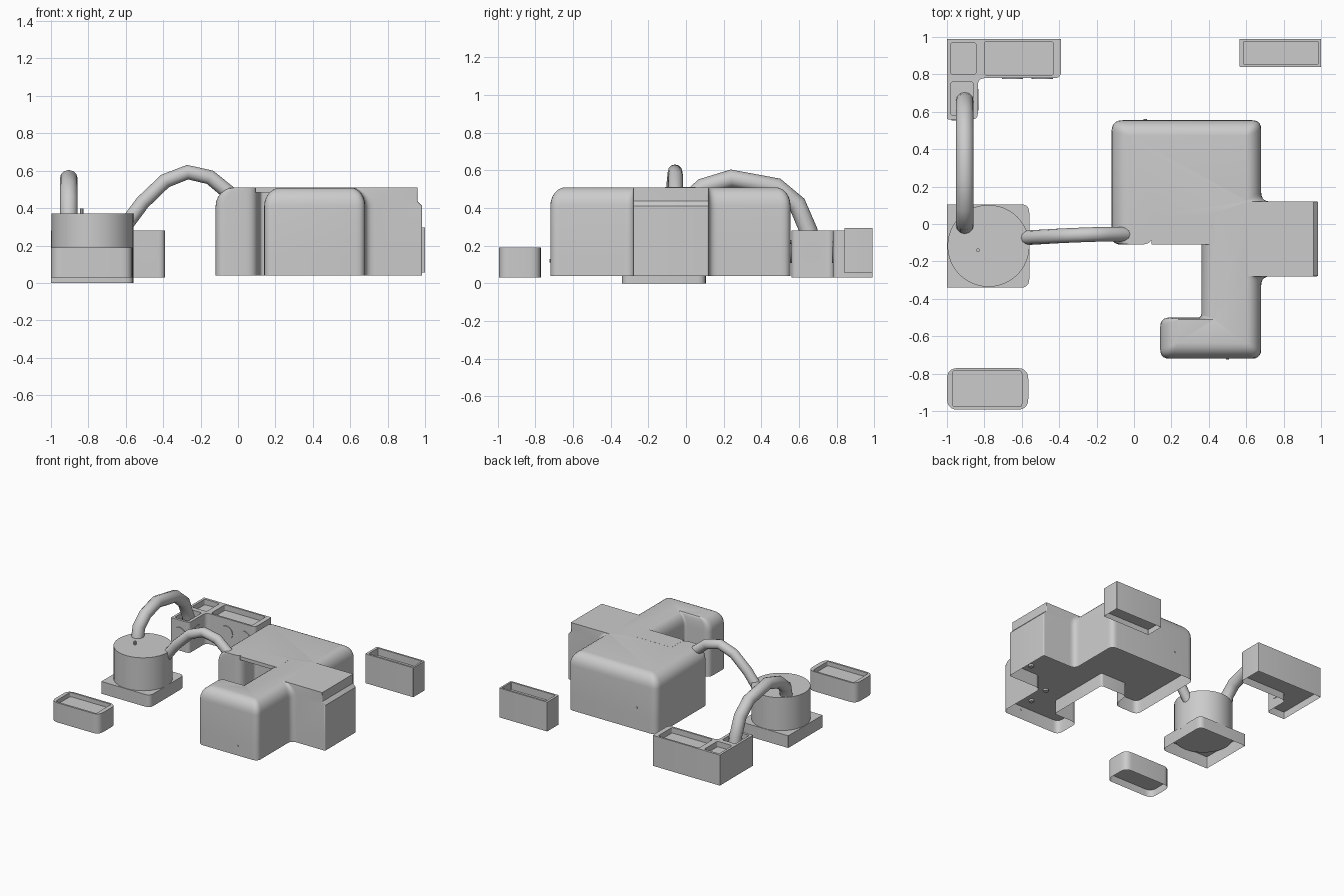
import bpy, bmesh, math
from mathutils import Vector

if "Cube" in bpy.data.objects:
    bpy.data.objects.remove(bpy.data.objects["Cube"])


def fillet(pts, radii, seg=5):
    """Round every corner of a closed 2D outline."""
    out = []
    for i, p in enumerate(pts):
        p, a, b = Vector(p), Vector(pts[i - 1]), Vector(pts[(i + 1) % len(pts)])
        s0 = p + (a - p).normalized() * radii[i]
        s1 = p + (b - p).normalized() * radii[i]
        for k in range(seg + 1):
            s = k / seg
            out.append(s0 * (1 - s) ** 2 + p * 2 * s * (1 - s) + s1 * s * s)
    return out


def inset(pts, dist):
    """Move each edge of a counter-clockwise outline inward by its own distance."""
    n = []
    for i, p in enumerate(pts):
        e = (Vector(pts[(i + 1) % len(pts)]) - Vector(p)).normalized()
        n.append(Vector((-e.y, e.x)))
    out = []
    for i, p in enumerate(pts):
        a, b, da, db = n[i - 1], n[i], dist[i - 1], dist[i]
        det = a.x * b.y - a.y * b.x
        out.append((p[0] + (da * b.y - db * a.y) / det,
                    p[1] + (a.x * db - b.x * da) / det))
    return out


def ring(bm, pts, z):
    return [bm.verts.new((p[0], p[1], z)) for p in pts]


def bridge(bm, lo, hi):
    m = len(lo)
    for i in range(m):
        j = (i + 1) % m
        bm.faces.new((lo[i], lo[j], hi[j], hi[i]))


def finish(bm, name):
    me = bpy.data.meshes.new(name)
    bm.to_mesh(me)
    bm.free()
    ob = bpy.data.objects.new(name, me)
    bpy.context.collection.objects.link(ob)
    bpy.ops.object.select_all(action='DESELECT')
    bpy.context.view_layer.objects.active = ob
    ob.select_set(True)
    bpy.ops.object.shade_smooth_by_angle(angle=math.radians(30))
    return ob


def rect(x0, y0, x1, y1, r=0.015):
    return fillet([(x0, y0), (x1, y0), (x1, y1), (x0, y1)], [r] * 4)


def tray(name, outline, holes, z0, z1, under, pocket):
    """Box hollow below up to `under`, with pockets sunk into its top down to `pocket`."""
    bm = bmesh.new()
    lo, mid, top = (ring(bm, outline, z) for z in (z0, under, z1))
    bridge(bm, lo, mid)
    bridge(bm, mid, top)
    bm.faces.new(mid[::-1])
    loops = [top]
    for h in holes:
        rim, floor = ring(bm, h, z1), ring(bm, h, pocket)
        bridge(bm, rim, floor)
        bm.faces.new(floor)
        loops.append(rim)
    edges = []
    for l in loops:
        for i in range(len(l)):
            pair = (l[i], l[(i + 1) % len(l)])
            edges.append(bm.edges.get(pair) or bm.edges.new(pair))
    fill = bmesh.ops.triangle_fill(bm, edges=edges, use_beauty=True, normal=(0, 0, 1))
    for f in fill['geom']:
        if isinstance(f, bmesh.types.BMFace):
            f.normal_update()
            if f.normal.z < 0:
                f.normal_flip()
    return finish(bm, name)


def disc(name, loc, r, depth, axis='Z', n=24):
    rot = {'X': (0, math.pi / 2, 0), 'Y': (math.pi / 2, 0, 0), 'Z': (0, 0, 0)}[axis]
    bpy.ops.mesh.primitive_cylinder_add(vertices=n, radius=r, depth=depth,
                                        location=loc, rotation=rot)
    ob = bpy.context.object
    ob.name = name
    bpy.ops.object.shade_smooth_by_angle(angle=math.radians(30))
    return ob


def tube(name, pts, r):
    cu = bpy.data.curves.new(name, 'CURVE')
    cu.dimensions = '3D'
    cu.bevel_depth, cu.bevel_resolution, cu.use_fill_caps = r, 4, True
    sp = cu.splines.new('POLY')
    sp.points.add(len(pts) - 1)
    for q, p in zip(sp.points, pts):
        q.co = (*p, 1)
    ob = bpy.data.objects.new(name, cu)
    bpy.context.collection.objects.link(ob)
    bpy.ops.object.select_all(action='DESELECT')
    bpy.context.view_layer.objects.active = ob
    ob.select_set(True)
    bpy.ops.object.convert(target='MESH')


# main housing: x, y, corner radius, top rounding of the edge that follows
# (a negative rounding makes a straight step instead)
plan = [(-.12, .555, .06, .10), (-.12, -.11, .05, 0), (.10, -.11, .06, 0),
        (.12, .05, .02, 0), (.36, .05, .02, .07), (.36, -.50, .02, .01),
        (.14, -.50, .05, .09), (.14, -.72, .05, .08), (.68, -.72, .05, .08),
        (.68, -.28, .05, 0), (.985, -.28, .01, -.025), (.985, .12, .01, 0),
        (.68, .12, .05, .08), (.68, .555, .05, .08)]
base = [p[:2] for p in plan]
bm = bmesh.new()
low = ring(bm, fillet(base, [p[2] for p in plan]), .04)
prev = ring(bm, fillet(base, [p[2] for p in plan]), .15)
bridge(bm, low, prev)
bm.faces.new(prev[::-1])
STEPS, H = 6, .10
for k in range(STEPS + 1):
    a = k / STEPS * math.pi / 2
    t = 1 - math.cos(a)
    pts = inset(base, [p[3] * t if p[3] >= 0 else -p[3] * min(k, 1) for p in plan])
    rad = [p[2] if p[3] == 0 and plan[i - 1][3] == 0 else p[2] * (1 - .8 * t)
           for i, p in enumerate(plan)]
    cur = ring(bm, fillet(pts, rad), .51 - H + H * math.sin(a))
    bridge(bm, prev, cur)
    prev = cur
bm.faces.new(prev)
finish(bm, "main_housing")

# thin lid over the housing's front recess
bpy.ops.mesh.primitive_cube_add(size=1, location=(.262, -.03, .4965))
bpy.context.object.name = "recess_lid"
bpy.context.object.dimensions = (.335, .161, .028)

# screws under the housing and small pins on it
for i, (x, y) in enumerate([(.52, -.41), (.84, -.2), (.5, -.6)]):
    disc(f"floor_screw_{i}", (x, y, .145), .02, .02, n=12)
disc("back_pin", (.06, .555, .22), .01, .012, 'Y', 8)
disc("front_pin", (.5, -.72, .12), .008, .008, 'Y', 8)

# round tank on its square plinth
bm = bmesh.new()
sq = fillet([(-1, -.34), (-.56, -.34), (-.56, .105), (-1, .105)],
            [.005, .045, .045, .005])
lo, hi = ring(bm, sq, 0), ring(bm, sq, .10)
bridge(bm, lo, hi)
bm.faces.new(hi)
finish(bm, "tank_plinth")
disc("tank", (-.778, -.117, .227), .219, .286, n=48)
disc("tank_pin", (-.835, -.14, .38), .01, .035, n=8)

# front left tray and back right tray
tray("front_tray", rect(-1, -.993, -.565, -.77, .06),
     [rect(-.97, -.977, -.60, -.785)], .03, .19, .09, .155)
tray("back_right_tray", rect(.565, .84, 1, .99, .003),
     [rect(.585, .855, .985, .975, .005)], .055, .295, .10, .235)

# L-shaped back left box with three pockets
ell = fillet([(-1, .56), (-.835, .56), (-.835, .78), (-.39, .78), (-.39, .99), (-1, .99)],
             [.005, .03, .04, .035, .005, .005])
tray("corner_box", ell, [rect(-.98, .80, -.845, .97), rect(-.80, .795, -.43, .975),
                         rect(-.98, .58, -.86, .76)], .03, .28, .09, .235)

# round ports on the box faces
for i, x in enumerate((-.49, -.65)):
    disc(f"front_port_{i}", (x, .779, .165), .057, .010, 'Y')
disc("leg_side_port", (-.836, .665, .165), .057, .010, 'X')
disc("leg_front_port", (-.92, .559, .165), .057, .010, 'Y')

# pipes from the tank to the box and to the housing
tube("box_pipe", [(-.905, -.01, .34), (-.905, .01, .44), (-.905, .09, .51),
                  (-.905, .24, .556), (-.905, .48, .512), (-.905, .59, .42),
                  (-.905, .65, .28), (-.905, .66, .205)], .048)
tube("housing_pipe", [(-.60, -.075, .31), (-.51, -.07, .43), (-.39, -.063, .545),
                      (-.27, -.058, .592), (-.15, -.054, .565), (-.04, -.055, .475)], .039)
